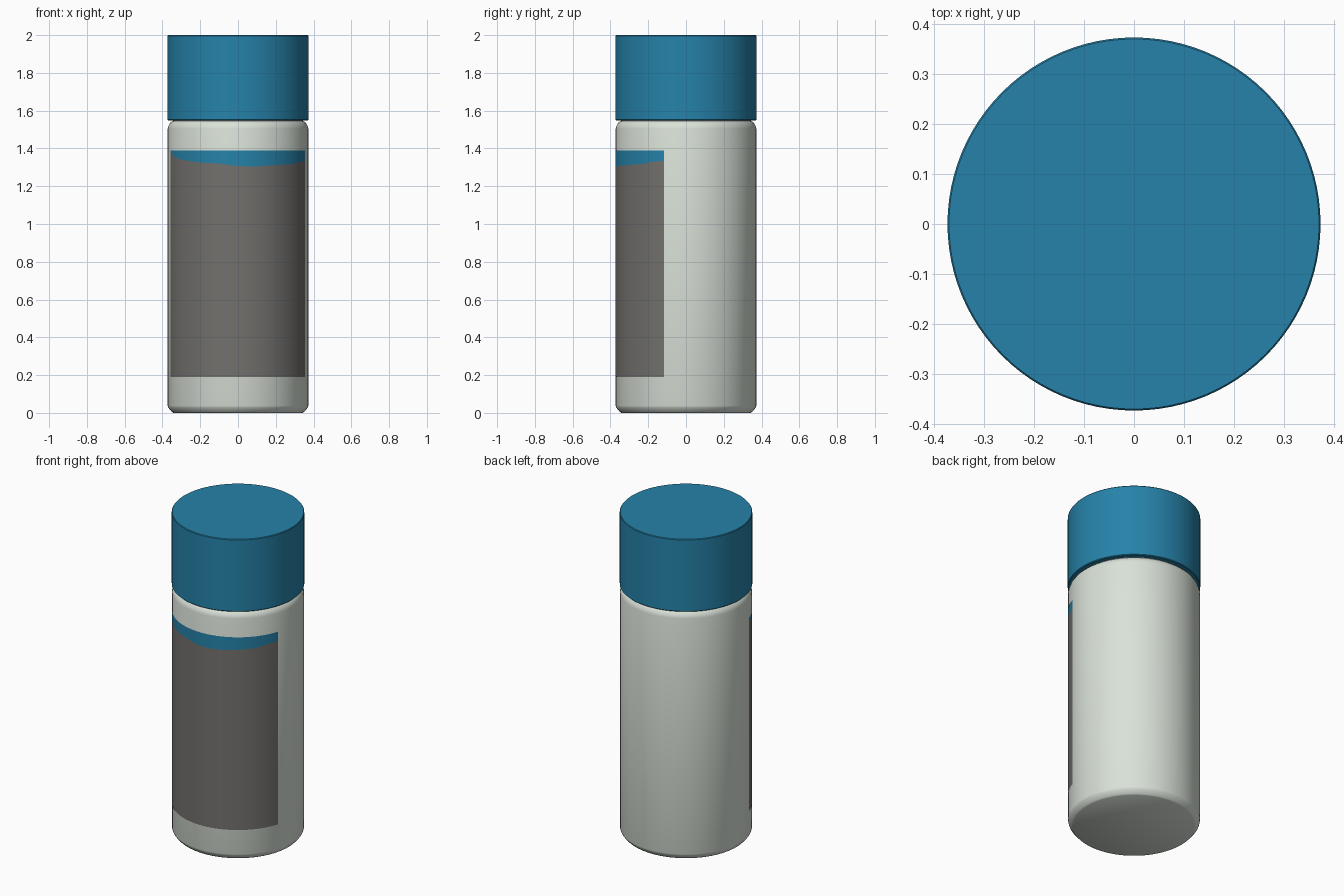
import bpy, bmesh, math

if "Cube" in bpy.data.objects:
    bpy.data.objects.remove(bpy.data.objects["Cube"])

SEGS = 96


def material(name, rgb):
    m = bpy.data.materials.new(name)
    m.diffuse_color = (*rgb, 1.0)
    m.use_nodes = True
    m.node_tree.nodes["Principled BSDF"].inputs["Base Color"].default_value = m.diffuse_color
    return m


blue = material("cap_blue", (0.019, 0.225, 0.40))
white = material("bottle_white", (0.70, 0.76, 0.69))
grey = material("label_grey", (0.172, 0.166, 0.155))


def finish(name, bm, mats):
    mesh = bpy.data.meshes.new(name)
    bm.to_mesh(mesh)
    bm.free()
    obj = bpy.data.objects.new(name, mesh)
    bpy.context.collection.objects.link(obj)
    for m in mats:
        mesh.materials.append(m)
    bpy.ops.object.select_all(action='DESELECT')
    obj.select_set(True)
    bpy.context.view_layer.objects.active = obj
    bpy.ops.object.shade_smooth_by_angle(angle=math.radians(35))
    return obj


def lathe(name, profile, mat):
    """Closed solid of revolution from (radius, z) points, bottom to top."""
    bm = bmesh.new()
    rings = [[bm.verts.new((r * math.cos(2 * math.pi * i / SEGS),
                            r * math.sin(2 * math.pi * i / SEGS), z))
              for i in range(SEGS)] for r, z in profile]
    for a, b in zip(rings, rings[1:]):
        for i in range(SEGS):
            j = (i + 1) % SEGS
            bm.faces.new((a[i], a[j], b[j], b[i]))
    bm.faces.new(rings[0][::-1])
    bm.faces.new(rings[-1])
    return finish(name, bm, [mat])


# Bottle body with chamfered foot, rounded shoulder and hidden neck
lathe("bottle_body", [(0.342, 0), (0.350, 0.005), (0.369, 0.028), (0.372, 0.038),
                      (0.372, 1.505), (0.369, 1.518), (0.361, 1.534),
                      (0.351, 1.543), (0.345, 1.545), (0.345, 1.56)], white)

# Cap
lathe("cap", [(0.370, 1.548), (0.374, 1.552), (0.374, 1.996), (0.371, 2.0)], blue)

# Wrapped label: grey panel with a wavy blue band along its top
R, BOTTOM, TOP = 0.3737, 0.19, 1.39
WAVE = [(-73, 1.385), (-66, 1.36), (-55, 1.342), (-32, 1.325), (-15, 1.32),
        (0, 1.306), (15, 1.305), (32, 1.311), (52, 1.318), (60, 1.328), (72, 1.335)]


def wave_height(deg):
    for (a, za), (b, zb) in zip(WAVE, WAVE[1:]):
        if deg <= b:
            return za + (zb - za) * (deg - a) / (b - a)
    return WAVE[-1][1]


bm = bmesh.new()
columns = []
STEPS = 58
for i in range(STEPS + 1):
    deg = -73 + 145 * i / STEPS
    t = math.radians(deg)
    columns.append([bm.verts.new((R * math.sin(t), -R * math.cos(t), z))
                    for z in (BOTTOM, wave_height(deg), TOP)])
for a, b in zip(columns, columns[1:]):
    for k in range(2):
        f = bm.faces.new((a[k], b[k], b[k + 1], a[k + 1]))
        f.material_index = k
finish("label", bm, [grey, blue])
